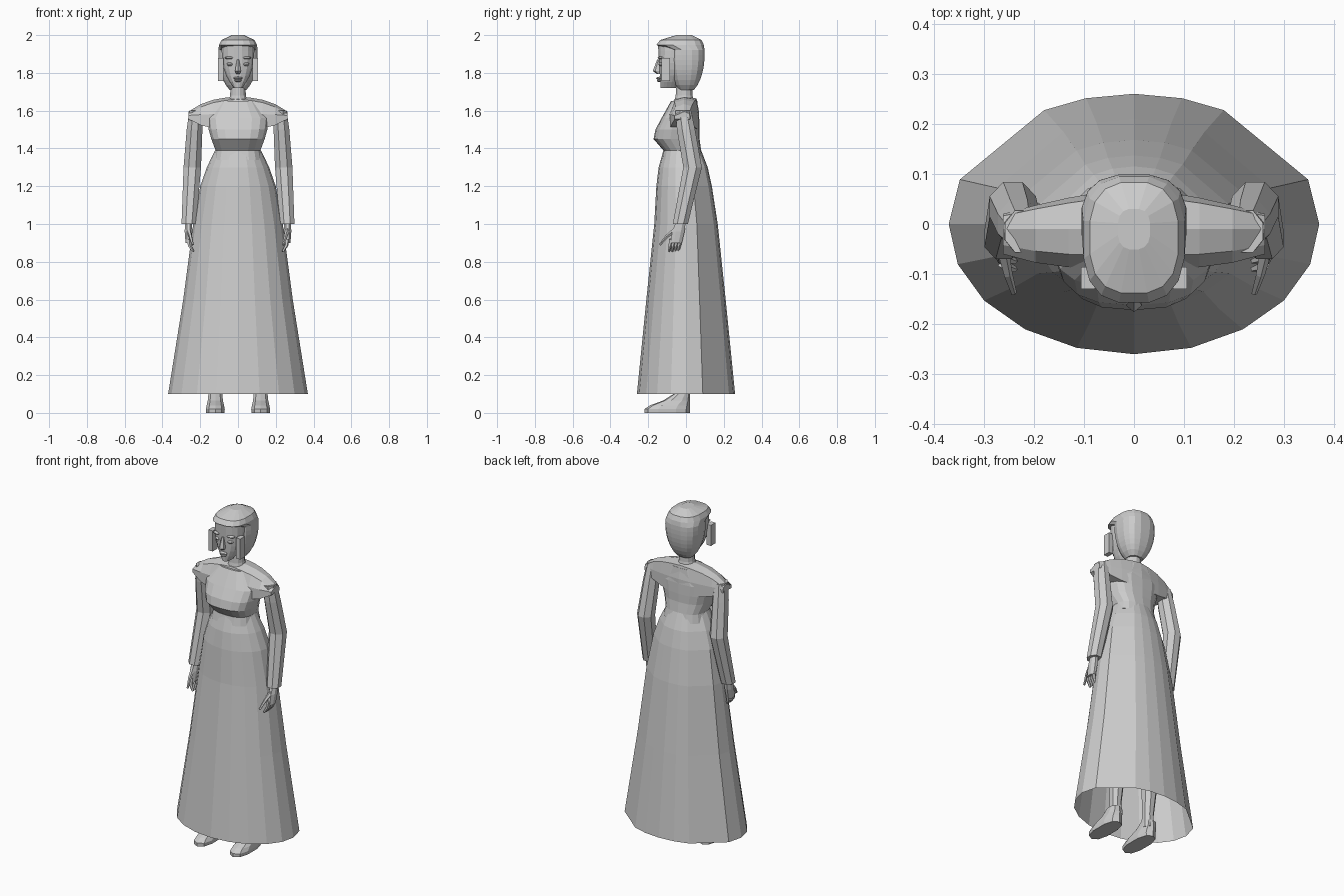
import bpy, bmesh, math
from mathutils import Matrix, Vector

cube = bpy.data.objects.get("Cube")
if cube:
    bpy.data.objects.remove(cube)

shade = 0.6
colour = (shade, shade, shade, 1)
grey = bpy.data.materials.new("plain_grey")
grey.use_nodes = True
grey.diffuse_color = colour
grey.node_tree.nodes["Principled BSDF"].inputs["Base Color"].default_value = colour


def finish(name, bm):
    """Turn a bmesh into a named grey object."""
    bmesh.ops.recalc_face_normals(bm, faces=bm.faces)
    mesh = bpy.data.meshes.new(name)
    bm.to_mesh(mesh)
    bm.free()
    mesh.materials.append(grey)
    bpy.context.collection.objects.link(bpy.data.objects.new(name, mesh))


def loft(name, rings, caps=True):
    """Skin a list of equal-length point rings."""
    bm = bmesh.new()
    rows = [[bm.verts.new(point) for point in ring] for ring in rings]
    for lower, upper in zip(rows, rows[1:]):
        for i in range(len(lower)):
            bm.faces.new((lower[i - 1], lower[i], upper[i], upper[i - 1]))
    if caps:
        bm.faces.new(rows[0])
        bm.faces.new(rows[-1])
    finish(name, bm)


def oval(z, x, width, y, depth, sides, power):
    """Horizontal ring; a power below one makes it squarer."""
    ring = []
    for i in range(sides):
        angle = math.tau * (i + 0.5) / sides
        c, s = math.cos(angle), math.sin(angle)
        ring.append((x + width * math.copysign(abs(c) ** power, c),
                     y + depth * math.copysign(abs(s) ** power, s), z))
    return ring


def stack(name, rows, sides=8, power=1.0, x=0.0, lean=0.0, mirror=1):
    """Loft rows of height, half width, y centre and half depth."""
    loft(name, [oval(z, mirror * (x - lean * z), width, y, depth, sides, power)
                for z, width, y, depth in rows])


def blob(name, centre, size, boxy=False):
    """Scaled sphere, or a scaled box, given its half sizes."""
    bm = bmesh.new()
    matrix = Matrix.LocRotScale(Vector(centre), None, Vector(size))
    if boxy:
        bmesh.ops.create_cube(bm, size=2, matrix=matrix)
    else:
        bmesh.ops.create_uvsphere(bm, u_segments=8, v_segments=6, radius=1, matrix=matrix)
    finish(name, bm)


def finger(name, path, mirror, base=0.013, sides=5):
    """Tube along a bent path, thinner towards its tip."""
    path = [Vector((mirror * x, y, z)) for x, y, z in path]
    turn = (path[-1] - path[0]).to_track_quat("Z", "Y")
    rings = []
    for step, centre in enumerate(path):
        radius = base * (1 - step / len(path) * 0.8)
        angles = [math.tau * i / sides for i in range(sides)]
        rings.append([centre + turn @ Vector((math.cos(a), math.sin(a), 0)) * radius
                      for a in angles])
    loft(name, rings)


# Skirt: rounded in front, a few broad panels behind, open at the hem
right_half = [math.radians(a) for a in (*range(-90, 1, 18), 20, 61, 75, 90)]
outline = [(math.cos(a), math.sin(a)) for a in right_half]
outline += [(-x, y) for x, y in outline[-2:0:-1]]
skirt_rows = [(.1, .37, .26), (.6, .29, .21), (1, .237, .168), (1.2, .2, .147),
              (1.3, .165, .13), (1.39, .122, .1)]
loft("skirt", [[(x * width, y * depth - max(0, z - 1) * .05, z) for x, y in outline]
               for z, width, depth in skirt_rows], caps=False)

# Bodice with a full bust
stack("bodice", [(1.34, .13, -.02, .11), (1.39, .12, -.02, .1), (1.45, .143, -.05, .122),
                 (1.5, .157, -.045, .117), (1.56, .165, -.03, .1), (1.65, .1, -.01, .07)],
      sides=18, power=.75)

# Shoulder yoke, dropping and thinning towards both tips
yoke = []
for i in range(-4, 5):
    t = abs(i) / 4
    top = 1.675 - .02 * t - .06 * t ** 3
    low = 1.5 + .055 * t ** 3
    front = .03 * t ** 3 - .09
    back = .07 - .05 * t ** 1.5
    middle = (top + low) / 2
    section = [(front, low), (front, middle), (front * .7, top - .015), (-.01, top),
               (back * .8, top - .01), (back, middle), (back, low)]
    yoke.append([(.262 * i / 4, y, z) for y, z in section])
loft("shoulder_yoke", yoke)

# Neck
stack("neck", [(1.62, .06, -.01, .06), (1.68, .043, -.01, .046), (1.78, .04, -.01, .042)],
      sides=12)

# Face mask, widening from a small chin
face_rows = []
for i in range(8):
    t = i / 7
    front = .135 + .015 * t
    back = .1 * t - .05
    face_rows.append((1.72 + .23 * t, .088 * (1 - .75 * (1 - t) ** 3),
                      (back - front) / 2, (back + front) / 2))
stack("face", face_rows, sides=16, power=.85)

# Close hair: an egg with a brim over the forehead
hair_rows = []
for i in range(12):
    z = 1.71 + .29 * i / 11
    if z > 1.9:
        swell = (1 - min(.99, (z - 1.9) * 10) ** 3) ** (1 / 3)
    else:
        swell = math.sqrt(1 - ((1.9 - z) / .21) ** 2)
    front = swell * (.165 if z > 1.94 else .09)
    back = swell * .1
    hair_rows.append((z, swell * .106, (back - front) / 2, (back + front) / 2))
stack("hair", hair_rows, sides=16, power=.75)

# Nose and lips
stack("nose", [(1.795, .012, -.14, .015), (1.81, .018, -.15, .026), (1.87, .007, -.14, .013)],
      sides=6)
blob("upper_lip", (0, -.14, 1.772), (.025, .018, .008))
blob("lower_lip", (0, -.14, 1.76), (.02, .015, .008))

for mirror, word in ((1, "left"), (-1, "right")):
    # Eye, brow and square side lock
    blob(word + "_eye", (mirror * .042, -.13, 1.846), (.018, .016, .01))
    blob(word + "_brow", (mirror * .045, -.13, 1.88), (.025, .02, .008))
    blob(word + "_side_lock", (mirror * .092, -.108, 1.818), (.014, .022, .062), boxy=True)

    # Long sleeve bent at the elbow
    stack(word + "_sleeve", [(1.6, .036, -.015, .045), (1.5, .045, 0, .052),
                             (1.3, .05, .035, .053), (1, .042, -.03, .043)],
          x=.32, lean=.06, mirror=mirror)

    # Hand with curled fingers
    stack(word + "_palm", [(1.01, .02, -.028, .028), (.96, .022, -.04, .035),
                           (.9, .017, -.052, .033)], x=.262, mirror=mirror)
    finger(word + "_thumb", [(.262, -.055, .97), (.252, -.1, .935), (.24, -.138, .89)], mirror)
    for i in range(4):
        y = .016 * i - .078
        finger(f"{word}_finger_{i}", [(.26, y, .92), (.256, y - .006, .885),
                                      (.238, y - .012, .855)], mirror)

    # Leg and foot
    stack(word + "_leg", [(.06, .036, -.02, .04), (.14, .033, -.02, .034),
                          (.4, .05, 0, .05), (.9, .07, -.01, .08)], x=.115, mirror=mirror)
    stack(word + "_foot", [(0, .05, -.1, .12), (.02, .052, -.1, .12), (.04, .048, -.085, .106),
                           (.065, .042, -.05, .072), (.1, .038, -.023, .043)],
          sides=10, power=.8, x=.12, mirror=mirror)
